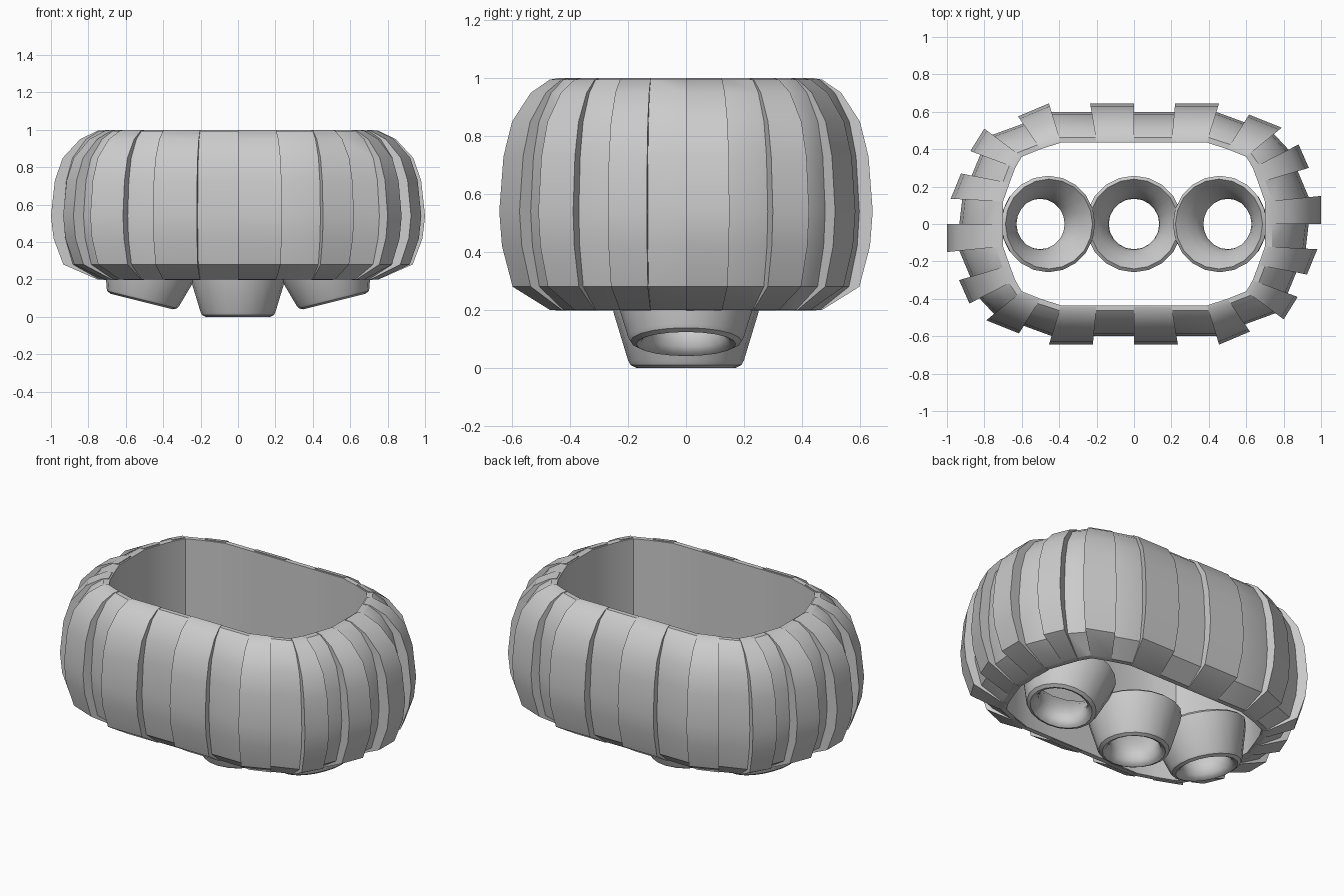
import bpy, bmesh, math
from mathutils import Matrix, Vector

if "Cube" in bpy.data.objects:
    bpy.data.objects.remove(bpy.data.objects["Cube"])

# Half of the plan (repeated by a half turn): inner and outer point of each rib edge
half_in = [(.70, 0), (.70, .12), (.665, .22), (.635, .30), (.60, .36), (.50, .40),
           (.39, .435), (.20, .435), (0, .435), (-.20, .435), (-.39, .435), (-.50, .40),
           (-.60, .36), (-.635, .30), (-.665, .22), (-.70, .12)]
half_out = [(1, 0), (1, .15), (.935, .30), (.88, .425), (.79, .515), (.615, .585),
            (.455, .645), (.22, .645), (0, .645), (-.235, .645), (-.455, .645), (-.62, .575),
            (-.80, .51), (-.875, .39), (-.925, .27), (-.98, .135)]
inner = [Vector(p) for p in half_in] + [-Vector(p) for p in half_in]
outer = [Vector(p) for p in half_out] + [-Vector(p) for p in half_out]

# Bulging cross-section: outward fraction and height
bulge = [(.17, .995), (.48, .95), (.79, .85), (.93, .73), (1, .54), (.955, .42),
         (.78, .28), (.17, .20)]


def finish(bm, name):
    bmesh.ops.recalc_face_normals(bm, faces=bm.faces)
    me = bpy.data.meshes.new(name)
    bm.to_mesh(me)
    bm.free()
    ob = bpy.data.objects.new(name, me)
    bpy.context.collection.objects.link(ob)
    bpy.ops.object.select_all(action='DESELECT')
    ob.select_set(True)
    bpy.context.view_layer.objects.active = ob
    bpy.ops.object.shade_smooth_by_angle(angle=math.radians(32))
    return ob


def sweep(bm, rows, closed):
    """Bridge closed cross-sections; cap the ends unless the loop is closed."""
    vs = [[bm.verts.new(p) for p in r] for r in rows]
    n, m = len(vs), len(vs[0])
    for i in range(n if closed else n - 1):
        a, b = vs[i], vs[(i + 1) % n]
        for j in range(m):
            k = (j + 1) % m
            bm.faces.new((a[j], a[k], b[k], b[j]))
    if not closed:
        bm.faces.new(vs[0])
        bm.faces.new(vs[-1])


def section(i, profile):
    pts = []
    for f, z in profile:
        p = inner[i].lerp(outer[i], f)
        pts.append((p.x, p.y, z))
    return pts


# Hollow oblong body
core = [(0, .995)] + [(f * .78, z) for f, z in bulge] + [(0, .20)]
bm = bmesh.new()
sweep(bm, [section(i, core) for i in range(32)], True)
finish(bm, "body_ring")

# Raised ribs on every other sector
rib = [(.03, 1.0)] + bulge + [(.03, .198)]
bm = bmesh.new()
for i in range(0, 32, 2):
    sweep(bm, [section(i, rib), section(i + 1, rib)], False)
finish(bm, "raised_ribs")

# Three hollow nozzles, the outer two tilted outwards
nozzle = [(.24, .25), (.258, .235), (.25, .19), (.20, .025), (.192, .01), (.172, 0),
          (.155, .008), (.143, .025), (.135, .055), (.138, .085), (.155, .13), (.19, .19)]
for name, x, z, tilt in (("left_nozzle", -.515, .082, 14), ("centre_nozzle", 0, 0, 0),
                         ("right_nozzle", .515, .082, -14)):
    bm = bmesh.new()
    n = 20
    sweep(bm, [[(r * math.cos(2 * math.pi * k / n), r * math.sin(2 * math.pi * k / n), h)
                for r, h in nozzle] for k in range(n)], True)
    bm.transform(Matrix.Translation((x, 0, z)) @ Matrix.Rotation(math.radians(tilt), 4, 'Y'))
    finish(bm, name)
